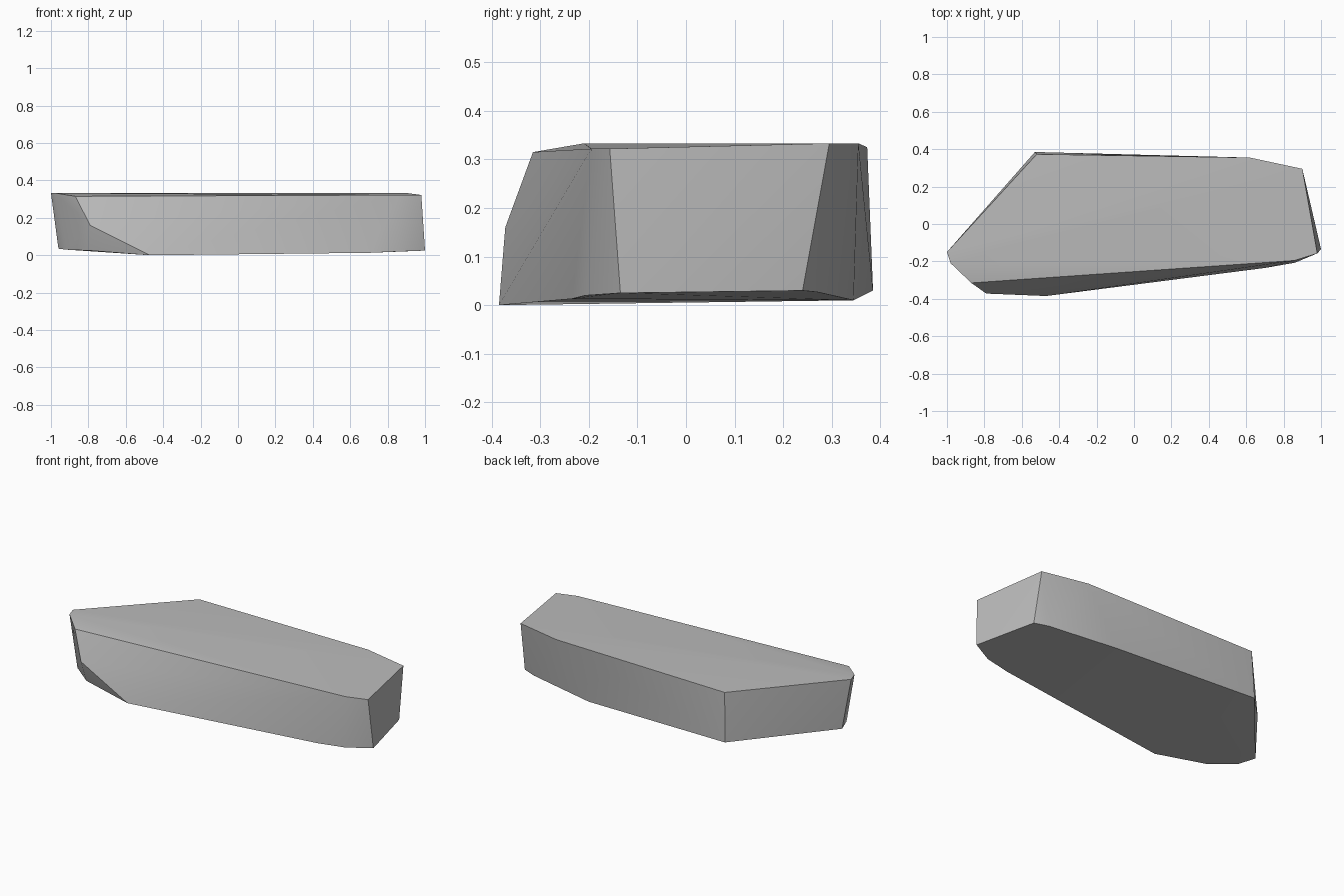
import bpy
import bmesh
import math

cube = bpy.data.objects.get("Cube")
if cube:
    bpy.data.objects.remove(cube, do_unlink=True)

stone = bpy.data.materials.new("stone_grey")
stone.use_nodes = True
colour = (0.5, 0.5, 0.5, 1)
stone.diffuse_color = colour
stone.node_tree.nodes["Principled BSDF"].inputs["Base Color"].default_value = colour

# Corners of the slab: top rim, chipped front corner, bottom rim
top_rim = [(-1, -.15, .333), (-.98, -.21, .333), (-.87, -.315, .315),
           (.86, -.195, .322), (.98, -.157, .322), (.90, .295, .333),
           (.62, .355, .333), (-.52, .373, .325)]
chip = [(-.79, -.372, .16)]
bottom_rim = [(-.96, -.12, .035), (-.92, -.22, .03), (-.79, -.32, .025),
              (-.47, -.385, 0), (.70, -.235, .013), (.86, -.207, .02),
              (1, -.135, .025), (.91, .24, .03), (.83, .27, .027),
              (.41, .345, .01), (-.53, .385, .03)]

# Wrap the corners in a convex shell and merge nearly flat faces
bm = bmesh.new()
for corner in top_rim + chip + bottom_rim:
    bm.verts.new(corner)
bmesh.ops.convex_hull(bm, input=bm.verts)
bmesh.ops.dissolve_limit(bm, angle_limit=math.radians(1),
                         verts=bm.verts, edges=bm.edges)
bmesh.ops.recalc_face_normals(bm, faces=bm.faces)

mesh = bpy.data.meshes.new("stone_slab")
bm.to_mesh(mesh)
bm.free()
mesh.materials.append(stone)
slab = bpy.data.objects.new("stone_slab", mesh)
bpy.context.collection.objects.link(slab)

# Soft shading with crisp rims
bpy.ops.object.select_all(action="DESELECT")
slab.select_set(True)
bpy.context.view_layer.objects.active = slab
bpy.ops.object.shade_smooth_by_angle(angle=math.radians(35))
